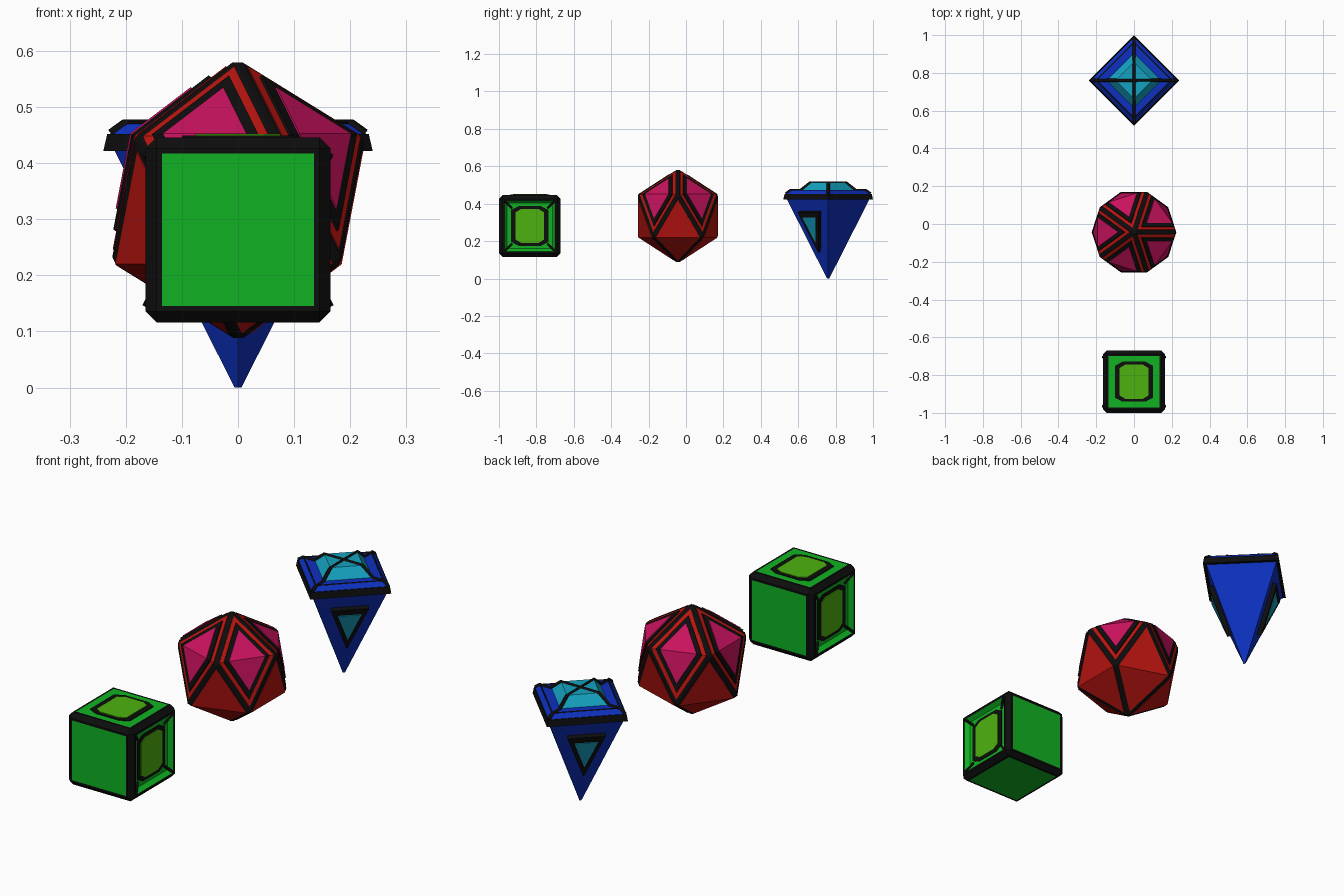
import bpy, bmesh, math
from mathutils import Vector as V

if "Cube" in bpy.data.objects:
    bpy.data.objects.remove(bpy.data.objects["Cube"])

def mat(name, *rgb):
    m = bpy.data.materials.new(name)
    m.diffuse_color = (*rgb, 1)
    m.use_nodes = True
    m.node_tree.nodes["Principled BSDF"].inputs["Base Color"].default_value = m.diffuse_color
    return m

BLACK = mat("black", .004, .004, .004)
GREEN = mat("green", .005, .45, .016)
LIME = mat("lime", .075, .45, .005)
RED = mat("red", .48, .007, .005)
PINK = mat("pink", .58, .006, .11)
BLUE = mat("blue", .004, .03, .52)
CYAN = mat("cyan", .007, .36, .53)

def finish(bm, name, *mats):
    bmesh.ops.recalc_face_normals(bm, faces=bm.faces)
    me = bpy.data.meshes.new(name)
    bm.to_mesh(me)
    bm.free()
    for m in mats:
        me.materials.append(m)
    ob = bpy.data.objects.new(name, me)
    bpy.context.collection.objects.link(ob)
    return ob

def slab(name, pts, n, hi, m, fold=False, lo=-.008):
    """Thin plate from an outline, pushed out along n; fold creases a rhombus."""
    bm = bmesh.new()
    top = [bm.verts.new(p + n * hi) for p in pts]
    bot = [bm.verts.new(p + n * lo) for p in pts]
    k = len(pts)
    for loop in (top, bot):
        if fold:
            bm.faces.new((loop[0], loop[1], loop[3]))
            bm.faces.new((loop[1], loop[2], loop[3]))
        else:
            bm.faces.new(loop)
    for i in range(k):
        j = (i + 1) % k
        bm.faces.new((top[i], top[j], bot[j], bot[i]))
    return finish(bm, name, m)

def line(name, pts, r, closed=False):
    """Black four-sided outline along a path."""
    cu = bpy.data.curves.new(name, 'CURVE')
    cu.dimensions = '3D'
    cu.bevel_depth, cu.bevel_resolution, cu.use_fill_caps = r, 0, True
    sp = cu.splines.new('POLY')
    sp.points.add(len(pts) - 1)
    for q, p in zip(sp.points, pts):
        q.co = (*p, 1)
    sp.use_cyclic_u = closed
    cu.materials.append(BLACK)
    bpy.context.collection.objects.link(bpy.data.objects.new(name, cu))

def scaled(pts, c, s):
    return [c + (p - c) * s for p in pts]

# ---- Green cube: black chamfered frame, inset faces, recessed sides
C = V((0, -.835, .281))
H = .165
bm = bmesh.new()
bmesh.ops.create_cube(bm, size=2 * H)
bmesh.ops.bevel(bm, geom=bm.edges[:], offset=.02, segments=1, affect='EDGES')
big = [f for f in bm.faces if f.calc_area() > .05]
bmesh.ops.inset_individual(bm, faces=big, thickness=.013)
for f in big:
    f.material_index = 1
sides = [f for f in big if abs(f.normal.x) > .9]
bmesh.ops.inset_individual(bm, faces=sides, thickness=.02, depth=-.02)
for f in bm.faces:
    c = f.calc_center_median()
    if max(abs(c.y), abs(c.z)) < .131 and abs(c.x) > .12:
        f.material_index = 1
finish(bm, "cube_body", BLACK, GREEN).location = C

# Arched panels on the top and both sides
arch = [(.1, .085), (.06, .106), (-.06, .106), (-.1, .085),
        (-.1, -.085), (-.06, -.106), (.06, -.106), (.1, -.085)]
X, Y, Z = V((1, 0, 0)), V((0, 1, 0)), V((0, 0, 1))
for name, n, u, v, d in (("top", Z, X, Y, H), ("right", X, Y, Z, H - .02), ("left", -X, Y, Z, H - .02)):
    c = C + n * d
    pts = [c + u * a + v * b for a, b in arch]
    inner = [c + u * a * .76 + v * b * .86 for a, b in arch]
    slab("cube_panel_border_" + name, pts, n, .003, BLACK)
    slab("cube_panel_" + name, inner, n, .006, LIME)
    if n != Z:  # mitre lines in the recess corners
        for a in (-1, 1):
            for b in (-1, 1):
                line("cube_mitre_" + name, [c + n * .02 + u * .134 * a + v * .134 * b,
                                            c + u * .095 * a + v * .095 * b], .006)

# ---- Red icosahedron: ten folded rhombi over a black core
C = V((0, -.043, .334))
R = .253
def ring(i, up):
    a = math.radians(72 * i + (0 if up else 36))
    return C + V((math.cos(a) * .8944, math.sin(a) * .8944, .4472 if up else -.4472)) * R
top, bot = C + Z * R, C - Z * R
U = [ring(i, True) for i in range(5)]
L = [ring(i, False) for i in range(5)]
bm = bmesh.new()
for p in [top, bot] + U + L:
    bm.verts.new(p)
bmesh.ops.convex_hull(bm, input=bm.verts[:])
bmesh.ops.bevel(bm, geom=bm.edges[:], offset=.006, segments=1, affect='EDGES')
finish(bm, "icosahedron_core", BLACK)
for i in range(5):
    upper = [top, U[i], L[i], U[(i + 1) % 5]]
    lower = [U[i], L[i - 1], bot, L[i]]
    for kind, quad in (("upper", upper), ("lower", lower)):
        c = (quad[1] + quad[3]) / 2
        n = (c - C).normalized()
        slab("icosahedron_%s_face" % kind, scaled(quad, c, .89), n, .002, RED, True)
        if kind == "upper":
            slab("icosahedron_panel_border", scaled(quad, c, .75), n, .008, BLACK, True)
            slab("icosahedron_panel", scaled(quad, c, .59), n, .011, PINK, True)

# ---- Blue inverted pyramid with a stepped crown
C = V((0, .76, 0))
def diamond(r, z):
    return [C + V((r * x, r * y, z)) for x, y in ((1, 0), (0, 1), (-1, 0), (0, -1))]

def loft(name, prof, m):
    bm = bmesh.new()
    rings = [[bm.verts.new(p) for p in diamond(*rz)] for rz in prof]
    bm.faces.new(rings[0])
    bm.faces.new(rings[-1])
    for a, b in zip(rings, rings[1:]):
        for i in range(4):
            j = (i + 1) % 4
            bm.faces.new((a[i], a[j], b[j], b[i]))
    finish(bm, name, m)

loft("pyramid_body", [(.006, 0), (.224, .43)], BLUE)
loft("pyramid_rim", [(.24, .422), (.233, .452)], BLACK)
loft("pyramid_collar", [(.231, .45), (.205, .47)], BLUE)
loft("pyramid_crown", [(.15, .465), (.097, .513)], CYAN)
line("pyramid_collar_line", diamond(.2, .468), .006, True)
path = [(.226, .452), (.203, .469), (.15, .469), (.096, .511), (0, .511)]
for k in range(4):
    line("pyramid_crown_ridge", [diamond(r, z)[k] for r, z in path], .009)

# Triangular panels on two opposite pyramid sides
for s in (1, -1):
    m = V((s, -s, 0)).normalized()
    u = V((s, s, 0)).normalized()
    n = (m - Z * .358).normalized()
    def on_face(a, z):
        return C + m * ((.006 + .507 * z) / math.sqrt(2)) + u * a + Z * z
    tri = [on_face(-.08, .36), on_face(.08, .36), on_face(0, .145)]
    c = sum(tri, V()) / 3
    slab("pyramid_panel_border", tri, n, .02, BLACK)
    slab("pyramid_panel", scaled(tri, c, .62), n, .023, CYAN)
